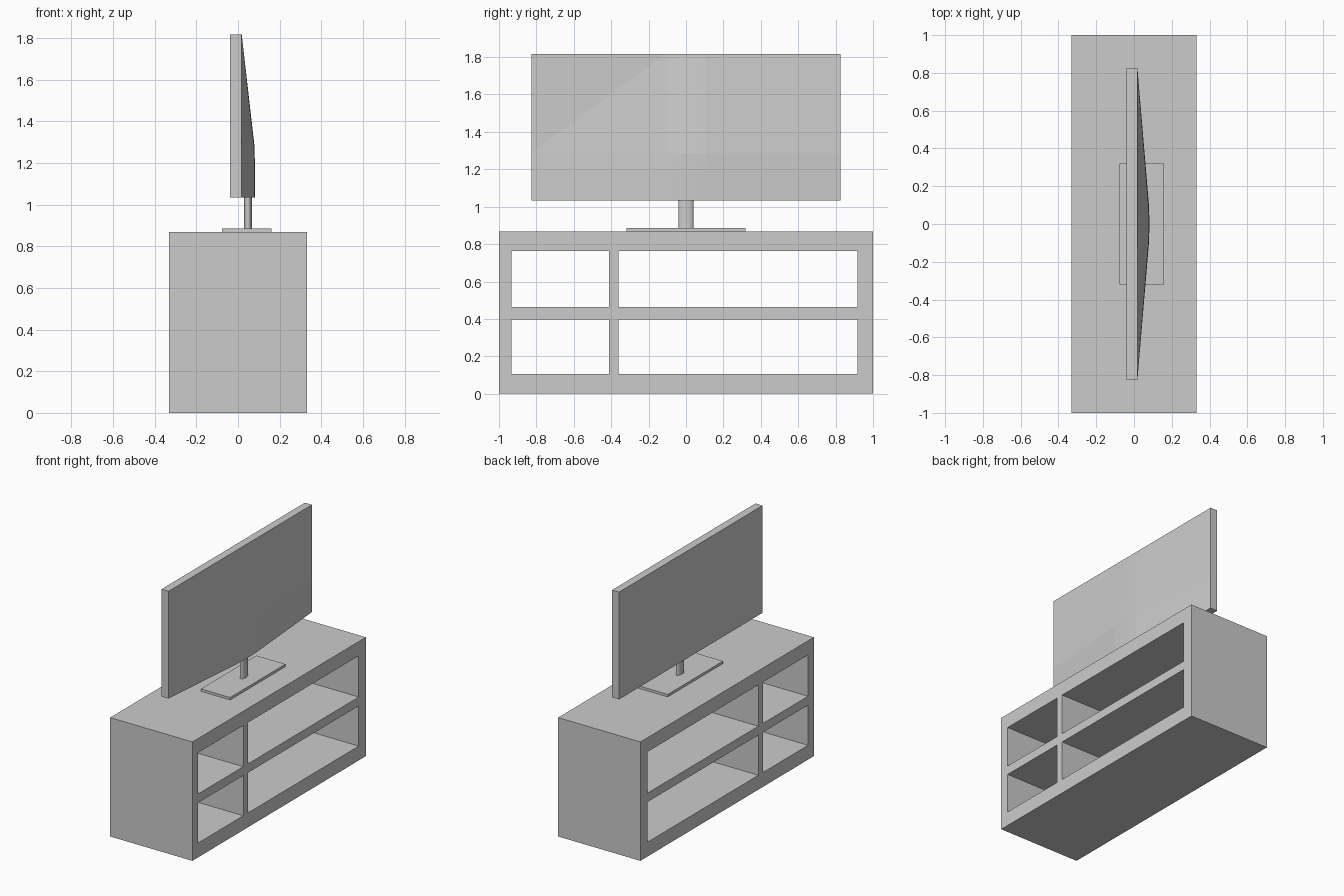
import bpy, bmesh
from mathutils import Vector

if "Cube" in bpy.data.objects:
    bpy.data.objects.remove(bpy.data.objects["Cube"])


def finish(name, bm):
    bmesh.ops.recalc_face_normals(bm, faces=bm.faces)
    mesh = bpy.data.meshes.new(name)
    bm.to_mesh(mesh)
    bm.free()
    obj = bpy.data.objects.new(name, mesh)
    bpy.context.collection.objects.link(obj)
    return obj


def box(name, lo, hi):
    bm = bmesh.new()
    lo, hi = Vector(lo), Vector(hi)
    bmesh.ops.create_cube(bm, size=1)
    bmesh.ops.scale(bm, vec=hi - lo, verts=bm.verts)
    bmesh.ops.translate(bm, vec=(lo + hi) / 2, verts=bm.verts)
    return finish(name, bm)


def grid_faces(bm, rows, skip=()):
    for i in range(len(rows) - 1):
        for j in range(len(rows[0]) - 1):
            if (i, j) not in skip:
                bm.faces.new((rows[i][j], rows[i][j + 1],
                              rows[i + 1][j + 1], rows[i + 1][j]))


# Cabinet: a front grid with four open cells, extruded through the depth
DEPTH = 0.332
ys = [-1, -0.933, -0.413, -0.36, 0.918, 1]
zs = [0, 0.105, 0.398, 0.463, 0.764, 0.868]
bm = bmesh.new()
rows = [[bm.verts.new((-DEPTH, y, z)) for y in ys] for z in zs]
grid_faces(bm, rows, skip={(1, 1), (1, 3), (3, 1), (3, 3)})
ext = bmesh.ops.extrude_face_region(bm, geom=bm.faces[:], use_keep_orig=True)
bmesh.ops.translate(bm, vec=(2 * DEPTH, 0, 0),
                    verts=[v for v in ext["geom"] if isinstance(v, bmesh.types.BMVert)])
finish("media_cabinet", bm)

# Stand: thin plate and oval post
box("stand_plate", (-0.076, -0.319, 0.868), (0.16, 0.319, 0.886))
bpy.ops.mesh.primitive_cylinder_add(vertices=32, radius=1, depth=0.16,
                                    location=(0.048, 0, 0.96))
post = bpy.context.object
post.name = "stand_post"
post.scale = (0.019, 0.04, 1)
bpy.ops.object.transform_apply(location=False, rotation=False, scale=True)
bpy.ops.object.shade_smooth_by_angle()

# Screen panel
box("screen_panel", (-0.039, -0.827, 1.034), (0.018, 0.827, 1.817))

# Rear housing: bulge that tapers to the sides and the top
across = [(-0.827, 0), (-0.107, 0.96), (-0.04, 1), (0.04, 1), (0.107, 0.96), (0.827, 0)]
upward = [(1.034, 1), (1.21, 1), (1.288, 0.96), (1.817, 0)]
bm = bmesh.new()
rows = [[bm.verts.new((0.018 + 0.063 * f * g, y, z)) for y, f in across]
        for z, g in upward]
grid_faces(bm, rows)
bm.faces.new(rows[0])
finish("rear_housing", bm)
